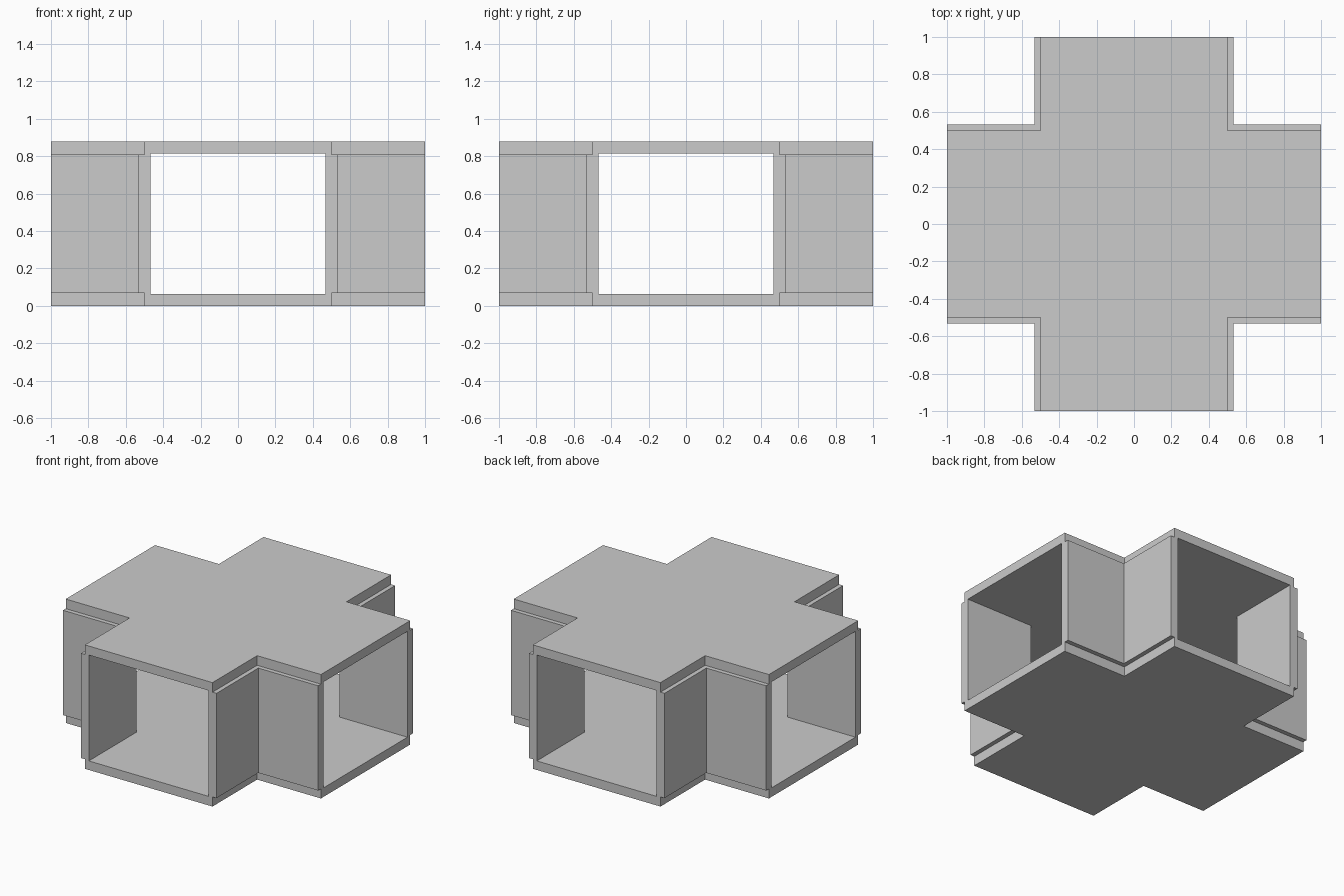
import bpy, bmesh
from mathutils import Matrix

if "Cube" in bpy.data.objects:
    bpy.data.objects.remove(bpy.data.objects["Cube"])

HEIGHT = 0.878
MID = HEIGHT / 2
ARM = 1.0

# Half cross-section of one arm: (distance from arm axis, height)
profile = [(0, 0), (0.5, 0), (0.5, 0.068), (0.531, 0.068),
           (0.531, MID), (0.469, MID), (0.469, 0.064), (0, 0.064)]
OPEN_SEGMENT = 4  # wall cut at mid height, closed by mirroring

bm = bmesh.new()

# One lower quadrant: sweep the section along both arms, mitred at the corner
rows = []
for d, z in profile:
    h = z - MID
    rows.append([bm.verts.new(p) for p in ((ARM, d, h), (d, d, h), (d, ARM, h))])
for i in range(len(rows) - 1):
    if i == OPEN_SEGMENT:
        continue
    a, b = rows[i], rows[i + 1]
    for k in range(2):
        bm.faces.new((a[k], a[k + 1], b[k + 1], b[k]))

# Arm end faces
for k in (0, 2):
    bm.faces.new([r[k] for r in rows])

# Mirror the quadrant into the whole crossing
for axis in range(3):
    scale = [1, 1, 1]
    scale[axis] = -1
    dup = bmesh.ops.duplicate(bm, geom=bm.verts[:] + bm.edges[:] + bm.faces[:])
    copies = [g for g in dup["geom"] if isinstance(g, bmesh.types.BMVert)]
    bmesh.ops.transform(bm, matrix=Matrix.Diagonal((*scale, 1)), verts=copies)
    bmesh.ops.remove_doubles(bm, verts=bm.verts[:], dist=1e-4)

bmesh.ops.recalc_face_normals(bm, faces=bm.faces[:])

# Cross-shaped corridor junction
mesh = bpy.data.meshes.new("corridor_crossing")
bm.to_mesh(mesh)
bm.free()
crossing = bpy.data.objects.new("corridor_crossing", mesh)
crossing.location.z = MID
bpy.context.collection.objects.link(crossing)
